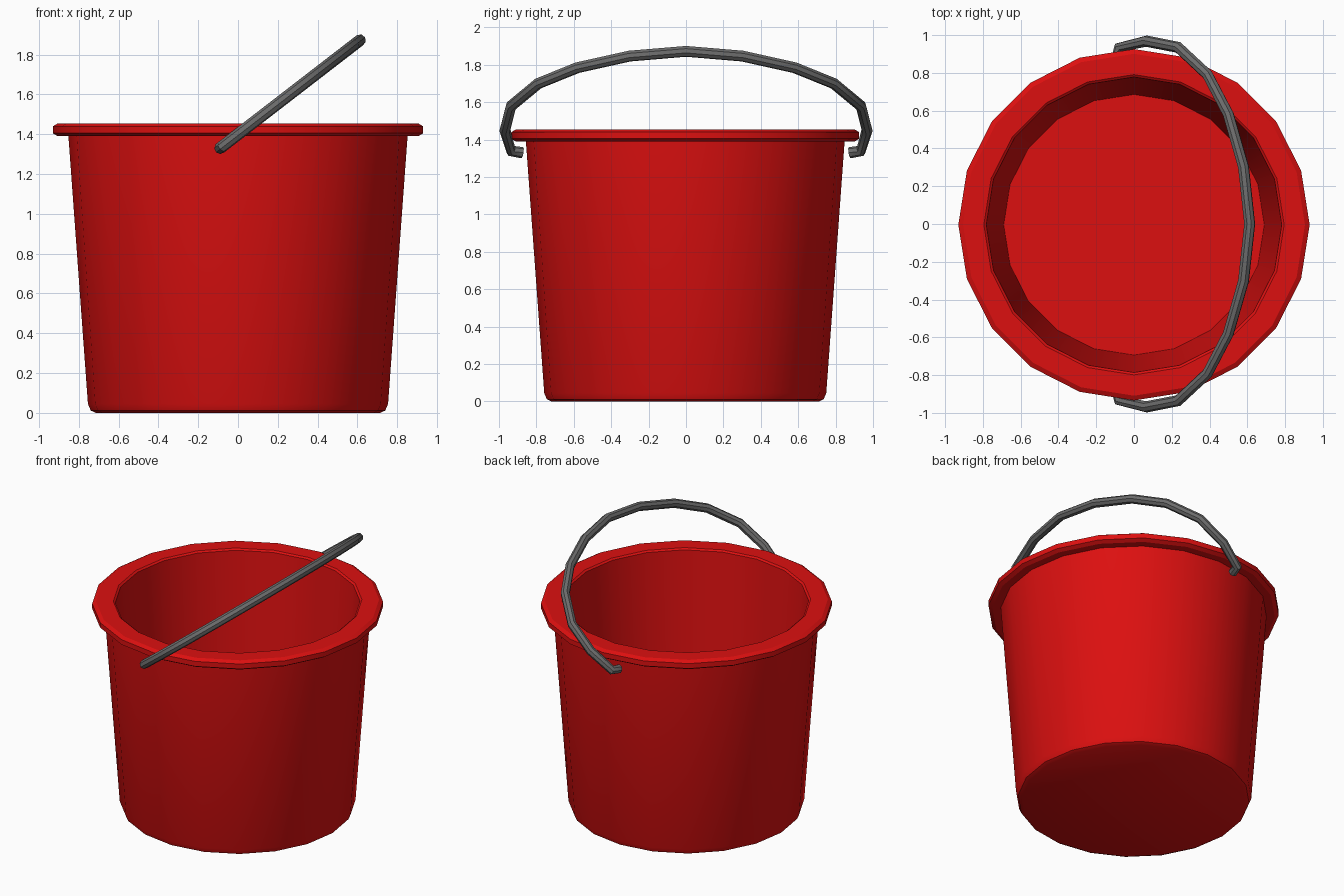
import bpy
import bmesh
import math
from mathutils import Vector

SIDES = 20

default = bpy.data.objects.get("Cube")
if default:
    bpy.data.objects.remove(default, do_unlink=True)


def make_material(name, rgb):
    mat = bpy.data.materials.new(name)
    mat.use_nodes = True
    colour = (*rgb, 1.0)
    mat.diffuse_color = colour
    bsdf = next(n for n in mat.node_tree.nodes if n.type == "BSDF_PRINCIPLED")
    bsdf.inputs["Base Color"].default_value = colour
    return mat


def select_only(obj):
    bpy.ops.object.select_all(action="DESELECT")
    obj.select_set(True)
    bpy.context.view_layer.objects.active = obj


def lathe(name, profile, mat):
    """Spin a (radius, height) profile about z and cap both open ends."""
    bm = bmesh.new()
    verts = [bm.verts.new((r, 0, z)) for r, z in profile]
    edges = [bm.edges.new(pair) for pair in zip(verts, verts[1:])]
    bmesh.ops.spin(bm, geom=verts + edges, cent=(0, 0, 0), axis=(0, 0, 1),
                   angle=math.tau, steps=SIDES, use_merge=True)
    bmesh.ops.remove_doubles(bm, verts=bm.verts, dist=0.0005)
    bmesh.ops.holes_fill(bm, edges=[e for e in bm.edges if e.is_boundary], sides=0)
    bmesh.ops.recalc_face_normals(bm, faces=bm.faces)
    mesh = bpy.data.meshes.new(name)
    bm.to_mesh(mesh)
    bm.free()
    mesh.materials.append(mat)
    obj = bpy.data.objects.new(name, mesh)
    bpy.context.collection.objects.link(obj)
    select_only(obj)
    bpy.ops.object.shade_smooth_by_angle(angle=math.radians(30))
    return obj


def tube(name, points, radius, mat):
    """Round bar along a polyline, converted to a mesh."""
    curve = bpy.data.curves.new(name, "CURVE")
    curve.dimensions = "3D"
    curve.bevel_depth = radius
    curve.bevel_resolution = 2
    curve.use_fill_caps = True
    spline = curve.splines.new("POLY")
    spline.points.add(len(points) - 1)
    for slot, p in zip(spline.points, points):
        slot.co = (*p, 1)
    curve.materials.append(mat)
    obj = bpy.data.objects.new(name, curve)
    bpy.context.collection.objects.link(obj)
    select_only(obj)
    bpy.ops.object.convert(target="MESH")
    obj = bpy.context.object
    bpy.ops.object.shade_smooth_by_angle(angle=math.radians(40))
    return obj


red = make_material("red plastic", (0.72, 0.005, 0.005))
grey = make_material("grey metal", (0.15, 0.15, 0.15))

# Bucket: outer base, tapered wall, rolled rim, inner wall, inner floor
bucket = lathe("bucket", [
    (0.715, 0), (0.74, 0.012), (0.754, 0.045),
    (0.852, 1.39), (0.905, 1.39), (0.93, 1.405), (0.93, 1.44), (0.905, 1.455),
    (0.795, 1.455), (0.782, 1.445), (0.69, 0.07),
], red)
bucket.location.y = -0.004

# Handle: half an arch as (y, z), leaned over towards +x and mirrored
half_arch = [(0.875, 1.33), (0.935, 1.34), (0.968, 1.45), (0.935, 1.58),
             (0.79, 1.70), (0.58, 1.785), (0.30, 1.847)]


def lean(y, z):
    return Vector((-0.09 + (z - 1.33) * 1.296, y, z))


path = [lean(-y, z) for y, z in half_arch] + [lean(0, 1.872)]
path += [lean(y, z) for y, z in reversed(half_arch)]
tube("handle", path, 0.03, grey)
